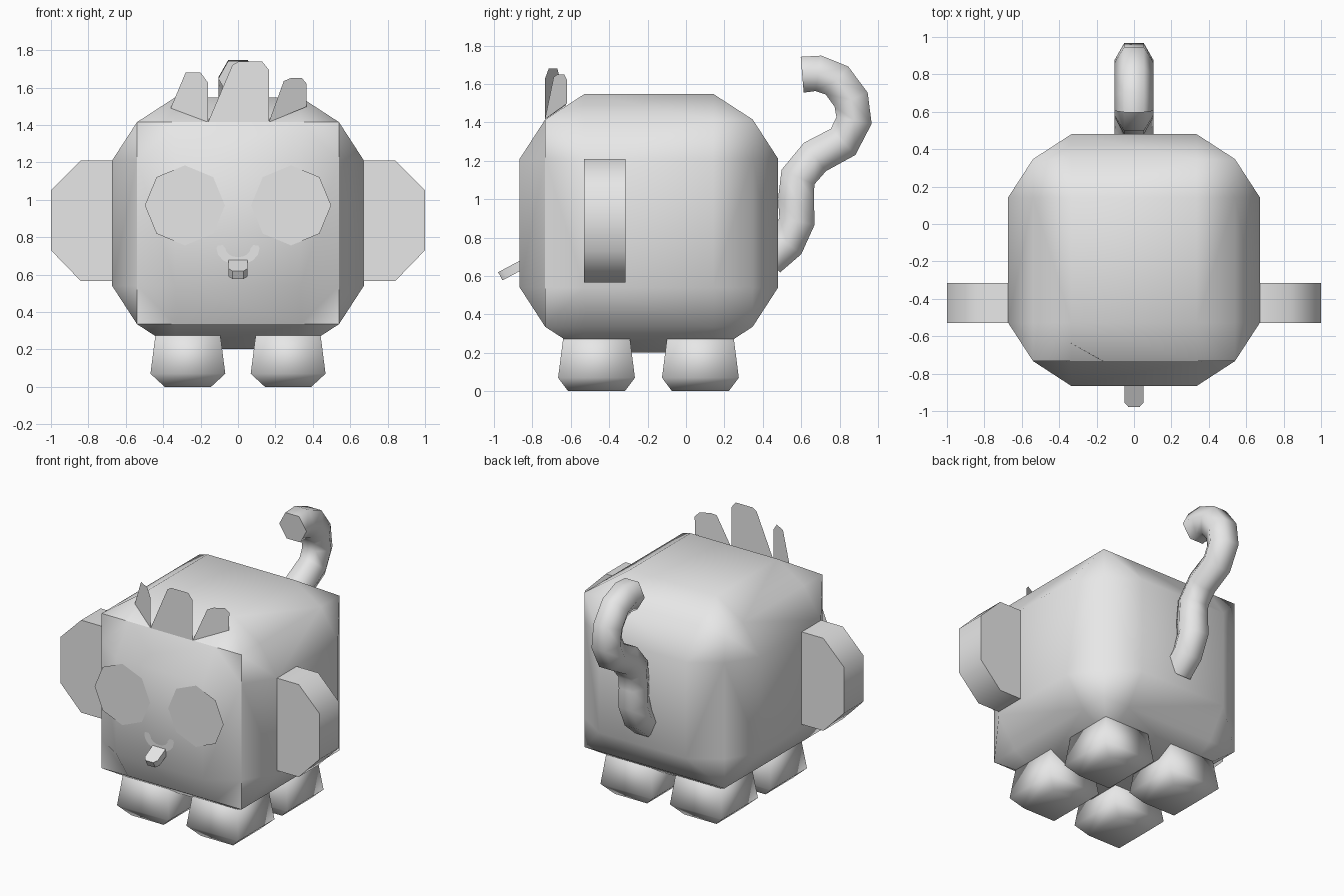
import bpy, bmesh, math
from mathutils import Vector

if "Cube" in bpy.data.objects:
    bpy.data.objects.remove(bpy.data.objects["Cube"])

grey = bpy.data.materials.new("plain_grey")
grey.diffuse_color = (0.8, 0.8, 0.8, 1)
grey.use_nodes = True
grey.node_tree.nodes["Principled BSDF"].inputs["Base Color"].default_value = grey.diffuse_color


def make(name, verts, faces, angle=None, closed=True):
    """Mesh object from points and faces, optionally smoothed by angle."""
    me = bpy.data.meshes.new(name)
    me.from_pydata([tuple(v) for v in verts], [], faces)
    if closed:
        bm = bmesh.new()
        bm.from_mesh(me)
        bmesh.ops.recalc_face_normals(bm, faces=bm.faces)
        bm.to_mesh(me)
        bm.free()
    me.materials.append(grey)
    ob = bpy.data.objects.new(name, me)
    bpy.context.collection.objects.link(ob)
    if angle:
        bpy.ops.object.select_all(action='DESELECT')
        ob.select_set(True)
        bpy.context.view_layer.objects.active = ob
        bpy.ops.object.shade_smooth_by_angle(angle=math.radians(angle))
    return ob


def loft(name, rings, angle):
    """Skin a list of equal rings and cap both ends."""
    n = len(rings[0])
    verts = [p for r in rings for p in r]
    faces = [(k * n + i, k * n + (i + 1) % n, (k + 1) * n + (i + 1) % n, (k + 1) * n + i)
             for k in range(len(rings) - 1) for i in range(n)]
    faces += [tuple(range(n)), tuple(range(len(verts) - n, len(verts)))]
    return make(name, verts, faces, angle)


# Body: a cube whose six sides each bulge into a shallow frustum
CENTRE = Vector((0, -0.193, 0.875))
IN, EDGE, OUT = 0.335, 0.54, 0.673
verts, index, faces = [], {}, []


def vid(axis, sign, u, v):
    p = [0, 0, 0]
    p[axis] = sign * (OUT if max(abs(u), abs(v)) < 0.4 else EDGE)
    p[(axis + 1) % 3], p[(axis + 2) % 3] = u, v
    key = tuple(p)
    if key not in index:
        index[key] = len(verts)
        verts.append(CENTRE + Vector(p))
    return index[key]


for axis in range(3):
    for s in (-1, 1):
        def quad(*uv):
            return [vid(axis, s, u, v) for u, v in uv]
        faces.append(quad((-IN, -IN), (IN, -IN), (IN, IN), (-IN, IN)))
        for e in (-1, 1):
            faces.append(quad((-IN, e * IN), (IN, e * IN), (IN, e * EDGE), (-IN, e * EDGE)))
            faces.append(quad((e * IN, -IN), (e * IN, IN), (e * EDGE, IN), (e * EDGE, -IN)))
            for f in (-1, 1):
                q = quad((e * EDGE, f * EDGE), (e * IN, f * EDGE), (e * IN, f * IN), (e * EDGE, f * IN))
                if axis == 1 and s == -1:      # front corners stay flat
                    faces += [(q[0], q[1], q[3]), (q[1], q[2], q[3])]
                else:
                    faces += [(q[0], q[1], q[2]), (q[0], q[2], q[3])]
body = make("body", verts, faces, 60)
# Crisp rim around the face
for e in body.data.edges:
    a, b = [body.data.vertices[i].co - CENTRE for i in e.vertices]
    if abs(a.y + EDGE) < 0.01 and abs(b.y + EDGE) < 0.01:
        if any(abs(a[k] - b[k]) < 0.01 and abs(a[k]) > 0.53 for k in (0, 2)):
            e.use_edge_sharp = True

# Feet: tapered blocks with a chamfered sole
for sx, side in ((-1, "left"), (1, "right")):
    for cy, end in ((-0.466, "front"), (0.075, "back")):
        rings = [[(sx * 0.268 + i * hx, cy + j * hy, z)
                  for i, j in ((-1, -1), (1, -1), (1, 1), (-1, 1))]
                 for z, hx, hy in ((0, 0.124, 0.148), (0.07, 0.2, 0.2), (0.32, 0.168, 0.168))]
        loft(f"{end}_{side}_foot", rings, 100)

# Ears: half octagon slabs
EAR = [(0.64, 0.565), (0.84, 0.565), (1, 0.73), (1, 1.05), (0.84, 1.21), (0.64, 1.21)]
for sx, side in ((-1, "left"), (1, "right")):
    loft(f"{side}_ear", [[(sx * x, y, z) for x, z in EAR] for y in (-0.53, -0.315)], 50)

# Eyes: flat octagons in front of the face
for sx, side in ((-1, "left"), (1, "right")):
    pts = [(sx * 0.284 + 0.214 * math.cos(i * math.pi / 4), -0.87,
            0.97 + 0.214 * math.sin(i * math.pi / 4)) for i in range(8)]
    make(f"{side}_eye", pts, [tuple(range(8))], closed=False)

# Smile: flat arc with rounded ends
N = 8
pts, faces = [], []
for i in range(N + 1):
    t = math.pi * (1 + i / N)
    for rx, rz in ((0.115, 0.088), (0.067, 0.047)):
        pts.append((rx * math.cos(t), -0.87, 0.74 + rz * math.sin(t)))
faces = [(2 * i, 2 * i + 2, 2 * i + 3, 2 * i + 1) for i in range(N)]
for k in (0, N):
    a, b = pts[2 * k], pts[2 * k + 1]
    m = len(pts)
    pts += [(a[0] * 0.88 + b[0] * 0.12, -0.87, 0.755), (a[0] * 0.3 + b[0] * 0.7, -0.87, 0.758)]
    faces.append((2 * k, 2 * k + 1, m + 1, m) if k == 0 else (2 * k + 1, 2 * k, m, m + 1))
make("smile", pts, faces, closed=False)

# Tongue: rounded slab tilted downwards
plan = [(-0.05, -0.03), (0.05, -0.03), (0.05, 0.085), (0.03, 0.11), (-0.03, 0.11), (-0.05, 0.085)]
along, up = Vector((0, -0.88, -0.47)), Vector((0, -0.47, 0.88))
loft("tongue", [[Vector((x, 0, 0)) + Vector((0, -0.87, 0.65)) + along * d + up * h
                 for x, d in plan] for h in (-0.024, 0.024)], 50)

# Hair: three flat tufts, the outer two swept back
TUFTS = {
    "left": [(-0.36, 1.49), (-0.16, 1.415), (-0.16, 1.625), (-0.2, 1.68), (-0.28, 1.68)],
    "middle": [(-0.16, 1.415), (0.165, 1.415), (0.165, 1.695), (0.13, 1.738), (0, 1.738), (-0.03, 1.72)],
    "right": [(0.165, 1.415), (0.365, 1.497), (0.367, 1.62), (0.342, 1.65), (0.28, 1.65), (0.245, 1.635)],
}
for side, shape in TUFTS.items():
    pts = [(x, -0.735 + 0.57 * max(0, abs(x) - 0.165), z) for x, z in shape]
    make(f"{side}_hair_tuft", pts, [tuple(range(len(pts)))], closed=False)

# Tail: six sided tube along a curled path
PATH = [(0.43, 0.69), (0.526, 0.77), (0.578, 0.885), (0.573, 1.0), (0.583, 1.115), (0.672, 1.22),
        (0.818, 1.298), (0.875, 1.41), (0.86, 1.518), (0.786, 1.618), (0.69, 1.655), (0.605, 1.648)]
path = [Vector((0, y, z)) for y, z in PATH]
rings = []
for i, p in enumerate(path):
    d = (path[min(i + 1, len(path) - 1)] - path[max(i - 1, 0)]).normalized()
    side = Vector((0, -d.z, d.y))
    rings.append([p + Vector((0.105 * math.cos(k * math.pi / 3), 0, 0))
                  + side * 0.108 * math.sin(k * math.pi / 3) for k in range(6)])
loft("tail", rings, 65)
